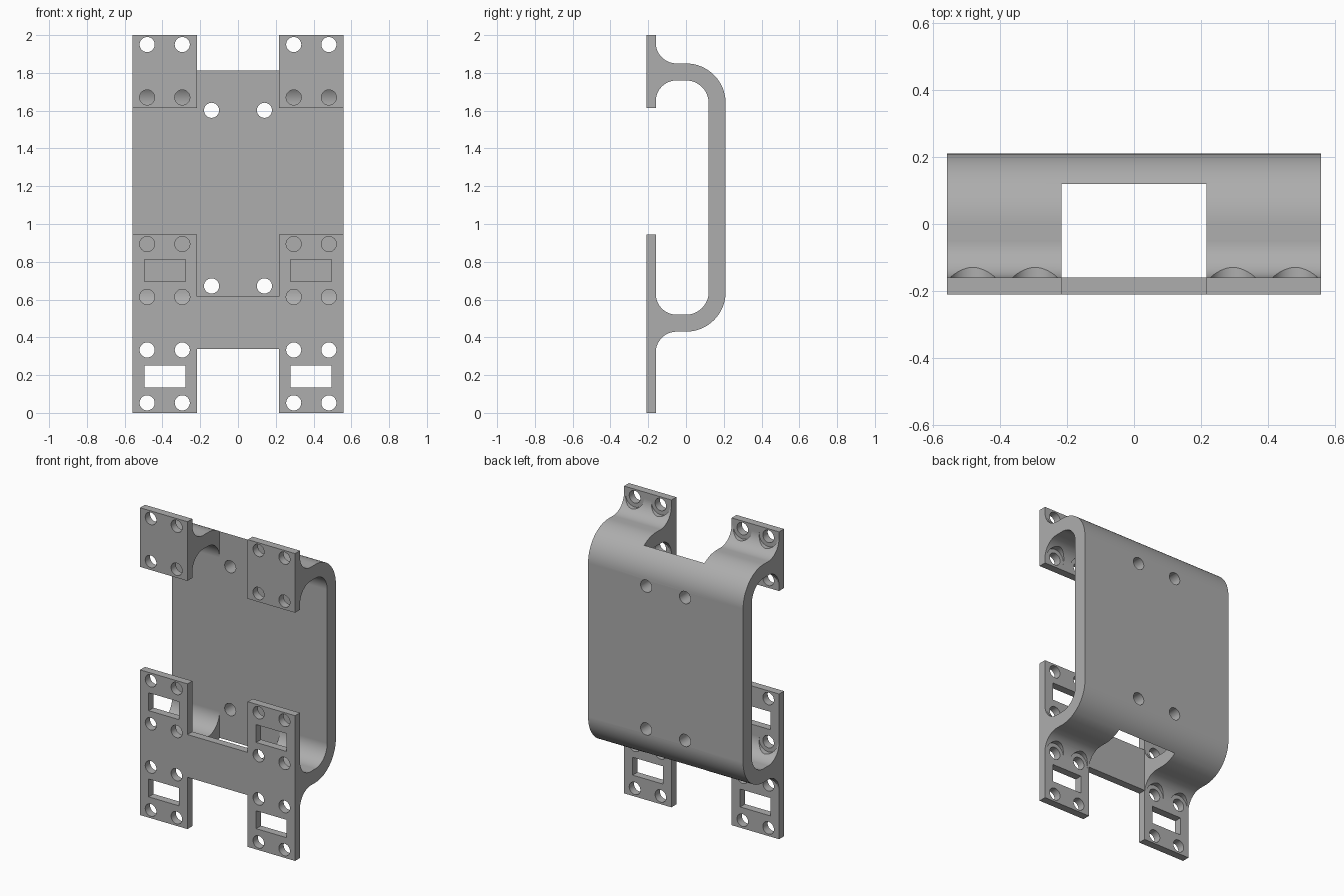
import bpy, bmesh, math
from mathutils import Matrix, Vector

if "Cube" in bpy.data.objects:
    bpy.data.objects.remove(bpy.data.objects["Cube"], do_unlink=True)

W, GAP = 0.558, 0.217             # half width, half width of the middle notch
FRONT, PLATE, SHEET = -0.21, -0.16, 0.12
TOP, BOTTOM = 1.64, 0.64          # centres of the big bends
BAR = (0.337, 0.615)              # crossbar heights


def make_object(name, bm):
    bmesh.ops.recalc_face_normals(bm, faces=bm.faces)
    mesh = bpy.data.meshes.new(name)
    bm.to_mesh(mesh)
    bm.free()
    obj = bpy.data.objects.new(name, mesh)
    bpy.context.collection.objects.link(obj)
    return obj


def extrude_profile(name, points, half):
    """Extrude a (y, z) outline along x."""
    bm = bmesh.new()
    face = bm.faces.new([bm.verts.new((-half, y, z)) for y, z in points])
    new = bmesh.ops.extrude_face_region(bm, geom=[face])["geom"]
    verts = [v for v in new if isinstance(v, bmesh.types.BMVert)]
    bmesh.ops.translate(bm, verts=verts, vec=(2 * half, 0, 0))
    return make_object(name, bm)


def arc(y, z, r, a, b, steps=16):
    angles = [math.radians(a + (b - a) * i / steps) for i in range(steps + 1)]
    return [(y + r * math.cos(t), z + r * math.sin(t)) for t in angles]


def add_cylinder(bm, x, z, r, y0, y1):
    m = Matrix.Translation((x, (y0 + y1) / 2, z)) @ Matrix.Rotation(math.pi / 2, 4, "X")
    bmesh.ops.create_cone(bm, cap_ends=True, segments=40, radius1=r, radius2=r,
                          depth=y1 - y0, matrix=m)


def add_box(bm, lo, hi):
    lo, hi = Vector(lo), Vector(hi)
    m = Matrix.Translation((lo + hi) / 2) @ Matrix.Diagonal((*(hi - lo), 1))
    bmesh.ops.create_cube(bm, size=1, matrix=m)


def cut(target, cutter):
    cutter.hide_render = True
    mod = target.modifiers.new("cut", "BOOLEAN")
    mod.operation, mod.solver, mod.object = "DIFFERENCE", "EXACT", cutter
    bpy.context.view_layer.objects.active = target
    bpy.ops.object.modifier_apply(modifier=mod.name)
    bpy.data.objects.remove(cutter, do_unlink=True)


# Bracket body: mounting plates joined by a C-shaped sheet
F = 0.11
outline = (
    [(FRONT, 0), (PLATE, 0)]
    + arc(-0.05, 0.32, F, 180, 90) + arc(0, BOTTOM, 0.21, -90, 0)
    + arc(0, TOP, 0.21, 0, 90) + arc(-0.05, 1.96, F, 270, 180)
    + [(PLATE, 2), (FRONT, 2), (FRONT, 1.615), (PLATE, 1.615)]
    + arc(-0.05, 1.65, F, 180, 90) + arc(0, TOP, SHEET, 90, 0)
    + arc(0, BOTTOM, SHEET, 0, -90) + arc(-0.05, 0.63, F, 270, 180)
    + [(PLATE, 0.945), (FRONT, 0.945)]
)
bracket = extrude_profile("mounting_bracket", outline, W)

# Middle notch, leaving the crossbar and the back sheet
notch = [(-0.3, -0.1), (SHEET, -0.1), (SHEET, 2.1), (-0.3, 2.1),
         (-0.3, BAR[1]), (PLATE, BAR[1]), (PLATE, BAR[0]), (-0.3, BAR[0])]
cut(bracket, extrude_profile("notch_cutter", notch, GAP))

# Screw head recesses in the fillets
columns = [s * x for s in (-1, 1) for x in (0.295, 0.481)]
fillet_rows = (0.333, 0.614, 1.67, 1.95)
bm = bmesh.new()
for x in columns:
    for z in fillet_rows:
        add_cylinder(bm, x, z, 0.066, PLATE, -0.04)
cut(bracket, make_object("recess_cutter", bm))

# Screw holes and rectangular windows
bm = bmesh.new()
for x in columns:
    for z in fillet_rows + (0.053, 0.894):
        add_cylinder(bm, x, z, 0.04, -0.3, -0.1)
for s in (-1, 1):
    for z in (0.672, 1.602):
        add_cylinder(bm, s * 0.14, z, 0.04, 0.05, 0.3)
    for z in (0.193, 0.754):
        x = s * 0.387
        add_box(bm, (x - 0.109, -0.3, z - 0.058), (x + 0.109, -0.1, z + 0.058))
cut(bracket, make_object("hole_cutter", bm))

# Grey material
grey = bpy.data.materials.new("grey")
grey.use_nodes = True
colour = (0.42, 0.42, 0.42, 1)
grey.diffuse_color = colour
grey.node_tree.nodes["Principled BSDF"].inputs["Base Color"].default_value = colour
bracket.data.materials.clear()
bracket.data.materials.append(grey)
for p in bracket.data.polygons:
    p.material_index = 0

# Smooth bends with crisp edges
bpy.ops.object.select_all(action="DESELECT")
bracket.select_set(True)
bpy.context.view_layer.objects.active = bracket
bpy.ops.object.shade_smooth_by_angle(angle=math.radians(25))
weighted = bracket.modifiers.new("weighted_normals", "WEIGHTED_NORMAL")
weighted.keep_sharp = True
